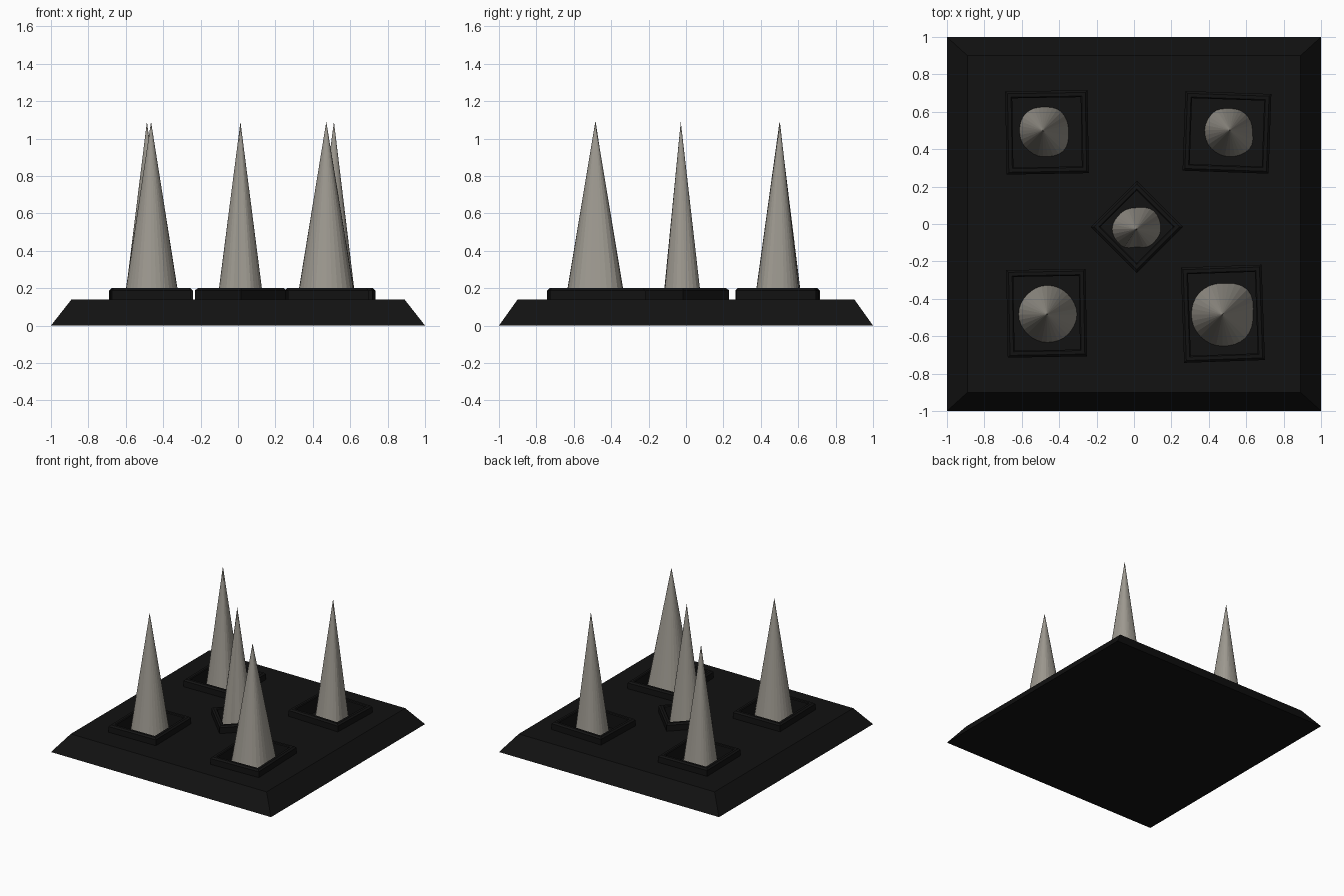
import bpy, bmesh
from math import cos, sin, pi, radians

if "Cube" in bpy.data.objects:
    bpy.data.objects.remove(bpy.data.objects["Cube"])

def material(name, rgb):
    m = bpy.data.materials.new(name)
    m.diffuse_color = (*rgb, 1)
    m.use_nodes = True
    m.node_tree.nodes["Principled BSDF"].inputs["Base Color"].default_value = m.diffuse_color
    return m

DARK = material("dark_iron", (0.006, 0.006, 0.006))
STEEL = material("worn_steel", (0.34, 0.32, 0.28))
FLOOR, TOP, RIM, TIP = 0.08, 0.14, 0.20, 1.09

def loft(name, rings, mat, closed=False):
    """Skin a stack of rings; cap the ends, or join last ring to first."""
    bm = bmesh.new()
    vs = [[bm.verts.new(p) for p in ring] for ring in rings]
    n = len(vs[0])
    pairs = list(zip(vs, vs[1:]))
    if closed:
        pairs.append((vs[-1], vs[0]))
    else:
        bm.faces.new(vs[0])
        bm.faces.new(vs[-1])
    for a, b in pairs:
        for i in range(n):
            j = (i + 1) % n
            bm.faces.new((a[i], a[j], b[j], b[i]))
    bmesh.ops.recalc_face_normals(bm, faces=bm.faces)
    me = bpy.data.meshes.new(name)
    bm.to_mesh(me)
    bm.free()
    me.materials.append(mat)
    ob = bpy.data.objects.new(name, me)
    bpy.context.collection.objects.link(ob)
    return ob

def rect(cx, cy, hx, hy, rot, z):
    c, s = cos(radians(rot)), sin(radians(rot))
    return [(cx + c * x - s * y, cy + s * x + c * y, z)
            for x, y in ((-hx, -hy), (hx, -hy), (hx, hy), (-hx, hy))]

def spike(name, tip, radii):
    """Cone with an uneven outline, radii given every 45 degrees."""
    n, k = 32, len(radii)
    bm = bmesh.new()
    ring = []
    for i in range(n):
        t = i * k / n
        a, f = int(t), t - int(t)
        f = f * f * (3 - 2 * f)
        r = radii[a] * (1 - f) + radii[(a + 1) % k] * f
        ang = 2 * pi * i / n
        ring.append(bm.verts.new((tip[0] + r * cos(ang), tip[1] + r * sin(ang), FLOOR)))
    apex = bm.verts.new((*tip, TIP))
    for i in range(n):
        bm.faces.new((ring[i], ring[(i + 1) % n], apex))
    me = bpy.data.meshes.new(name)
    bm.to_mesh(me)
    bm.free()
    me.materials.append(STEEL)
    bpy.context.collection.objects.link(bpy.data.objects.new(name, me))

# Sloped base slab
base = loft("base", [rect(0, 0, 1, 1, 0, 0), rect(0, 0, 0.89, 0.9, 0, TOP)], DARK)

# Socket: centre, half sizes, rotation; spike: tip, outline radii
traps = {
    "back_left": ((-0.465, 0.49, 0.22, 0.222, 1), (-0.487, 0.50),
                  (.137, .14, .125, .13, .125, .13, .14, .155)),
    "back_right": ((0.497, 0.49, 0.23, 0.213, -2), (0.513, 0.502),
                   (.12, .12, .115, .13, .135, .14, .142, .145)),
    "front_left": ((-0.467, -0.477, 0.212, 0.234, 1), (-0.465, -0.483),
                   (.16, .155, .155, .15, .152, .148, .15, .155)),
    "front_right": ((0.475, -0.48, 0.216, 0.255, 2), (0.472, -0.485),
                    (.165, .19, .168, .17, .165, .165, .168, .175)),
    "centre": ((0.015, -0.015, 0.174, 0.174, 45), (0.013, -0.028),
               (.13, .135, .115, .12, .13, .12, .095, .115)),
}
W, B = 0.037, 0.012
for name, ((cx, cy, hx, hy, rot), tip, radii) in traps.items():
    def ring(inset, z):
        return rect(cx, cy, hx - inset, hy - inset, rot, z)

    # Pit cut into the base
    cutter = loft("pit_cutter_" + name, [ring(W, FLOOR), ring(W, 0.5)], DARK)
    cutter.hide_render = True
    mod = base.modifiers.new("pit_" + name, 'BOOLEAN')
    mod.operation, mod.object, mod.solver = 'DIFFERENCE', cutter, 'EXACT'

    # Raised rim with chamfered edges
    loft("rim_" + name, [ring(0, TOP), ring(0, RIM - B), ring(B, RIM),
                         ring(W - B / 2, RIM), ring(W, RIM - B / 2), ring(W, TOP)],
         DARK, closed=True)
    spike("spike_" + name, tip, radii)

# Apply the pits and drop the cutters
bpy.context.view_layer.objects.active = base
for mod in list(base.modifiers):
    cutter = mod.object
    bpy.ops.object.modifier_apply(modifier=mod.name)
    bpy.data.objects.remove(cutter)
